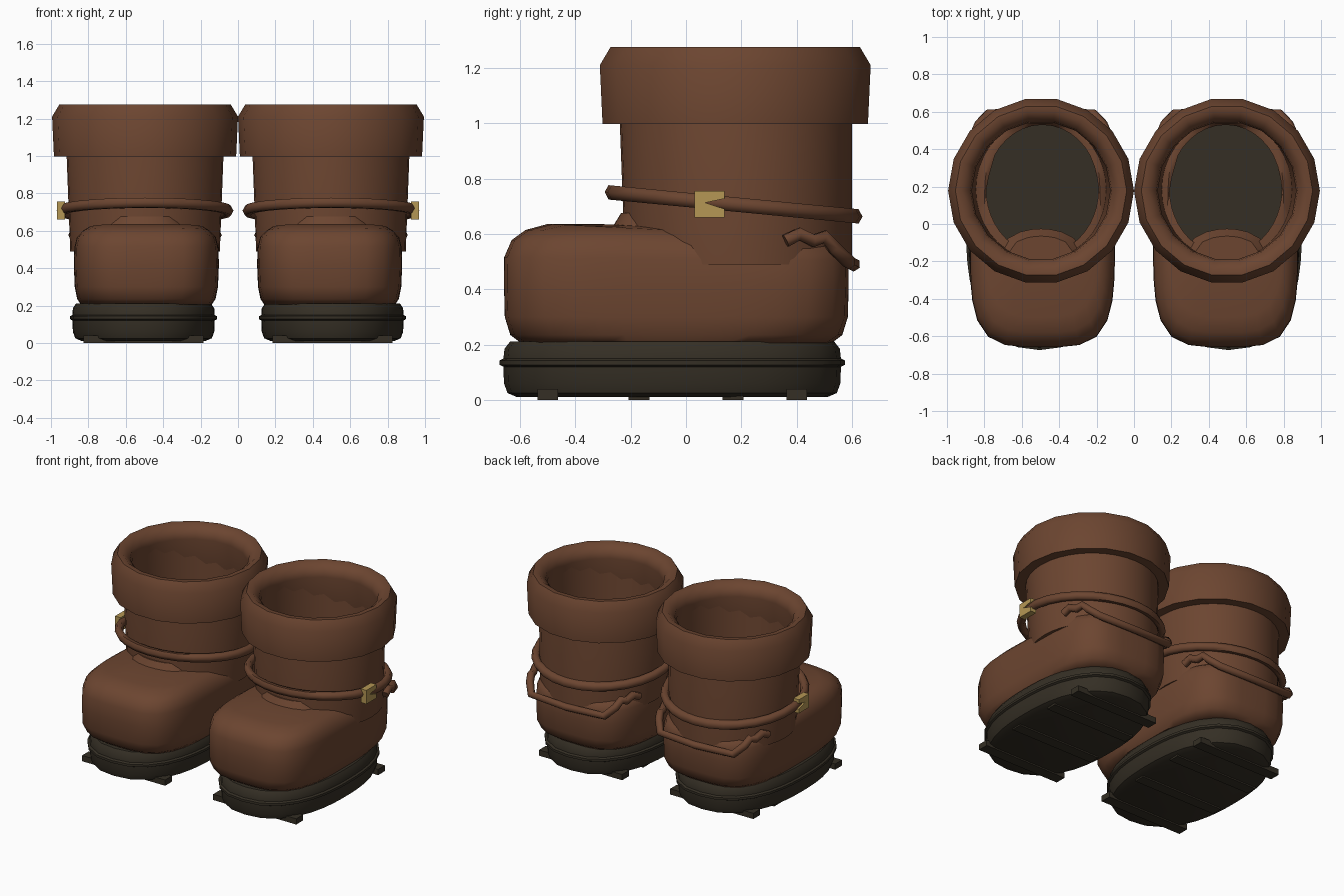
import bpy, bmesh, math

if "Cube" in bpy.data.objects:
    bpy.data.objects.remove(bpy.data.objects["Cube"])

def material(name, rgb):
    m = bpy.data.materials.new(name)
    m.diffuse_color = (*rgb, 1)
    m.use_nodes = True
    m.node_tree.nodes["Principled BSDF"].inputs["Base Color"].default_value = m.diffuse_color
    return m

LEATHER = material("brown leather", (0.15, 0.06, 0.03))
RUBBER = material("dark rubber", (0.035, 0.028, 0.018))
BRASS = material("brass", (0.46, 0.31, 0.09))

def finish(name, bm, mat, angle=40):
    bmesh.ops.recalc_face_normals(bm, faces=bm.faces)
    me = bpy.data.meshes.new(name)
    bm.to_mesh(me)
    bm.free()
    ob = bpy.data.objects.new(name, me)
    bpy.context.collection.objects.link(ob)
    me.materials.append(mat)
    bpy.ops.object.select_all(action='DESELECT')
    ob.select_set(True)
    bpy.context.view_layer.objects.active = ob
    if angle:
        bpy.ops.object.shade_smooth_by_angle(angle=math.radians(angle))
    return ob

def loft(name, cx, rings, mat, n, closed=True, angle=40):
    """Skin superellipse rings (cy, rx, ry, z, exponent, slope along y)."""
    bm = bmesh.new()
    loops = []
    for cy, rx, ry, z, e, slope in rings:
        loop = []
        for i in range(n):
            a = 2 * math.pi * i / n
            c, s = math.cos(a), math.sin(a)
            r = (abs(c / rx) ** e + abs(s / ry) ** e) ** (-1 / e)
            loop.append(bm.verts.new((cx + r * c, cy + r * s, z + slope * r * s)))
        loops.append(loop)
    pairs = list(zip(loops, loops[1:]))
    if closed:
        pairs.append((loops[-1], loops[0]))
    else:
        bm.faces.new(loops[0])
        bm.faces.new(loops[-1])
    for a, b in pairs:
        for i in range(n):
            j = (i + 1) % n
            bm.faces.new((a[i], a[j], b[j], b[i]))
    return finish(name, bm, mat, angle)

def box(name, centre, size, mat):
    bm = bmesh.new()
    bmesh.ops.create_cube(bm, size=1)
    for v in bm.verts:
        v.co = [c + k * d for c, k, d in zip(centre, v.co, size)]
    return finish(name, bm, mat, 0)

def prism(name, outline, x0, x1, mat):
    """Extrude a (y, z) outline along x."""
    bm = bmesh.new()
    f = bm.faces.new([bm.verts.new((x0, y, z)) for y, z in outline])
    ext = bmesh.ops.extrude_face_region(bm, geom=[f])
    for v in ext["geom"]:
        if isinstance(v, bmesh.types.BMVert):
            v.co.x = x1
    return finish(name, bm, mat, 0)

def cord(name, points, radius, mat):
    """Faceted tube along a polyline."""
    cu = bpy.data.curves.new(name, 'CURVE')
    cu.dimensions = '3D'
    cu.bevel_depth = radius
    cu.bevel_resolution = 1
    cu.use_fill_caps = True
    sp = cu.splines.new('POLY')
    sp.points.add(len(points) - 1)
    for p, co in zip(sp.points, points):
        p.co = (*co, 1)
    ob = bpy.data.objects.new(name, cu)
    bpy.context.collection.objects.link(ob)
    cu.materials.append(mat)
    bpy.ops.object.select_all(action='DESELECT')
    ob.select_set(True)
    bpy.context.view_layer.objects.active = ob
    bpy.ops.object.convert(target='MESH')

for side, tag in ((1, "right"), (-1, "left")):
    cx = side * 0.497

    # sole with a raised welt rib
    loft(tag + "_sole", side * 0.505, [(-0.05, rx, ry, z, 2.4, 0) for rx, ry, z in (
        (0.33, 0.56, 0.01), (0.365, 0.595, 0.025), (0.378, 0.608, 0.06), (0.38, 0.61, 0.12),
        (0.392, 0.624, 0.127), (0.392, 0.624, 0.143), (0.38, 0.61, 0.15),
        (0.378, 0.606, 0.185), (0.36, 0.585, 0.212))], RUBBER, 32, closed=False)

    # tread bars under the sole
    for y in (-0.50, -0.17, 0.17, 0.40):
        box(tag + "_tread", (side * 0.505, y, 0.02), (0.64, 0.075, 0.04), RUBBER)

    # hollow foot: outer shell, top, then the inner well
    loft(tag + "_foot", side * 0.49, [
        (-0.035, 0.35, 0.56, 0.205, 3.2, 0), (-0.035, 0.37, 0.60, 0.235, 3.6, 0),
        (-0.035, 0.383, 0.62, 0.30, 4, 0), (-0.035, 0.388, 0.623, 0.42, 4, 0),
        (-0.035, 0.385, 0.622, 0.51, 4, -0.01), (-0.03, 0.372, 0.60, 0.56, 4, -0.03),
        (-0.02, 0.34, 0.56, 0.592, 3.8, -0.04), (0.02, 0.31, 0.52, 0.61, 3.4, -0.05),
        (0.185, 0.30, 0.345, 0.60, 2, -0.10), (0.185, 0.30, 0.345, 0.205, 2, 0)],
        LEATHER, 40, angle=50)

    # shaft: outer wall up, inner wall down
    loft(tag + "_shaft", cx, [
        (0.19, 0.40, 0.41, 0.49, 2, 0), (0.18, 0.42, 0.42, 1.02, 2, 0),
        (0.18, 0.375, 0.40, 1.20, 2, 0), (0.185, 0.345, 0.37, 0.49, 2, 0)],
        LEATHER, 36)

    # rolled cuff
    loft(tag + "_cuff", cx, [(0.178, r, r, z, 2, 0) for r, z in (
        (0.40, 0.997), (0.487, 0.997), (0.497, 1.21), (0.458, 1.275),
        (0.425, 1.275), (0.378, 1.235), (0.37, 1.19))], LEATHER, 18, angle=50)

    # tilted ankle strap
    loft(tag + "_strap", cx, [
        (0.172, 0.445 + 0.028 * math.cos(a), 0.438 + 0.028 * math.cos(a),
         0.707 + 0.03 * math.sin(a), 2, -0.096)
        for a in (k * math.pi / 3 for k in range(6))], LEATHER, 28, angle=65)

    # tongue lip at the front of the shaft
    loft(tag + "_tongue", cx, [
        (-0.15, 0.22, 0.125, 0.61, 2, 0), (-0.15, 0.17, 0.085, 0.675, 2, 0)],
        LEATHER, 16, closed=False)

    # notched buckle on the outer side
    prism(tag + "_buckle", [(0.03, 0.66), (0.14, 0.66), (0.14, 0.69), (0.07, 0.713),
                            (0.14, 0.728), (0.14, 0.755), (0.03, 0.755)],
          side * 0.925, side * 0.968, BRASS)

    # jagged heel band
    half = [(0.385, 0.36, 0.575), (0.375, 0.41, 0.60), (0.36, 0.46, 0.575),
            (0.345, 0.50, 0.59), (0.33, 0.535, 0.55), (0.28, 0.59, 0.497)]
    path = half + [(0, 0.605, 0.49)] + [(-x, y, z) for x, y, z in reversed(half)]
    cord(tag + "_heel_band", [(cx + x, y, z) for x, y, z in path], 0.026, LEATHER)
